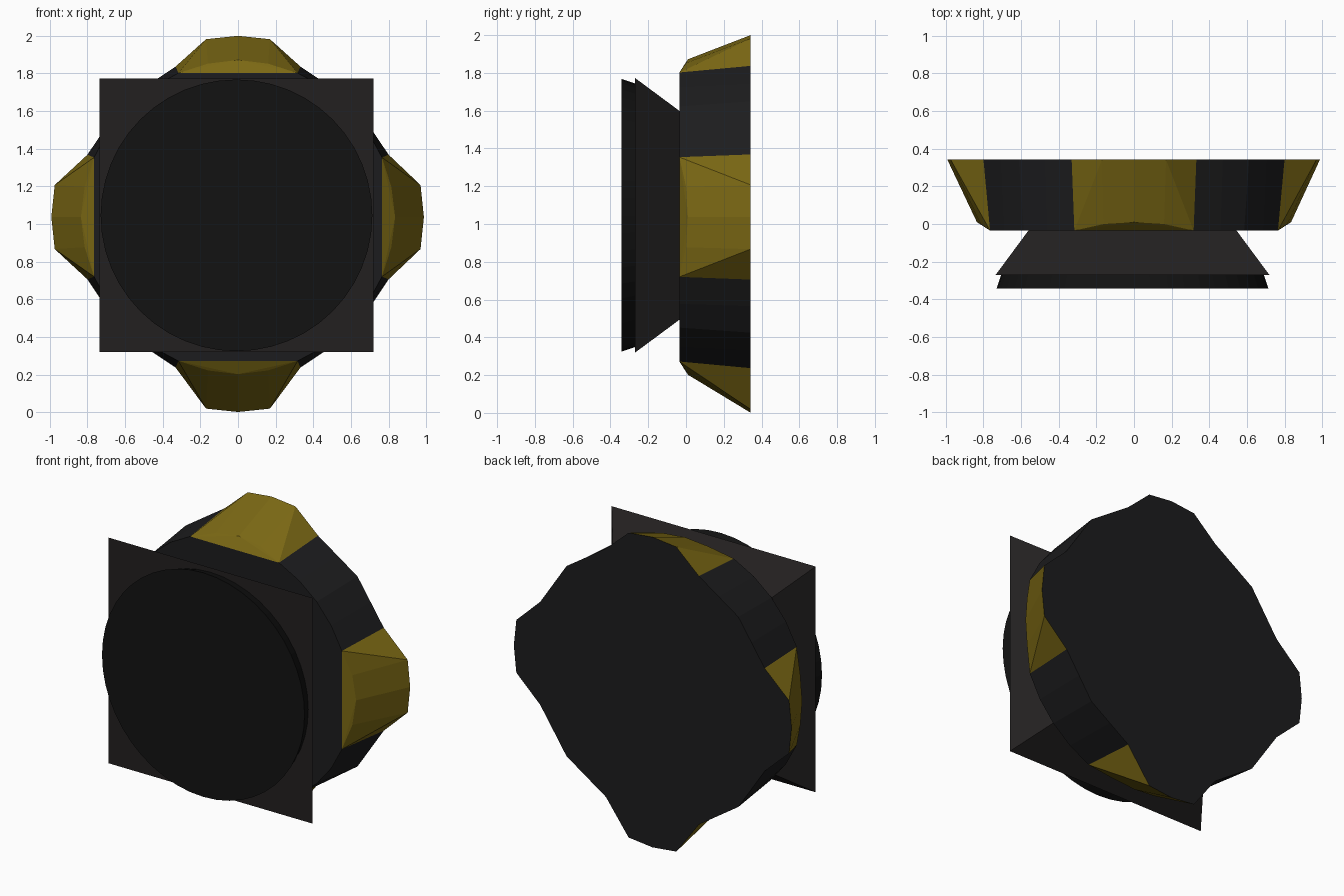
import bpy, bmesh
from math import sin, cos, pi, radians

if "Cube" in bpy.data.objects:
    bpy.data.objects.remove(bpy.data.objects["Cube"])

CZ = 1.037                      # height of the central axis
Y_FRONT, Y_BACK = -0.035, 0.342  # depth range of the main body


def material(name, rgb):
    m = bpy.data.materials.new(name)
    m.diffuse_color = (*rgb, 1)
    m.use_nodes = True
    m.node_tree.nodes["Principled BSDF"].inputs["Base Color"].default_value = m.diffuse_color
    return m


BLACK = material("black", (0.012, 0.012, 0.013))
DARK = material("dark_grey", (0.016, 0.014, 0.014))
DISC = material("disc_black", (0.006, 0.006, 0.006))
YELLOW = material("yellow", (0.2, 0.14, 0.007))


def build(name, verts, faces, mats, face_mats=None):
    bm = bmesh.new()
    vs = [bm.verts.new(v) for v in verts]
    for i, f in enumerate(faces):
        face = bm.faces.new([vs[k] for k in f])
        face.material_index = face_mats[i] if face_mats else 0
    bmesh.ops.recalc_face_normals(bm, faces=bm.faces)
    me = bpy.data.meshes.new(name)
    bm.to_mesh(me)
    bm.free()
    for m in mats:
        me.materials.append(m)
    ob = bpy.data.objects.new(name, me)
    bpy.context.collection.objects.link(ob)
    return ob


def frustum(name, sides, r0, y0, r1, y1, centre, mat, turn=0.0):
    """Closed frustum along y, from radius r0 at y0 to r1 at y1."""
    cx, cz = centre
    verts = []
    for r, y in ((r0, y0), (r1, y1)):
        for i in range(sides):
            a = turn + 2 * pi * i / sides
            verts.append((cx + r * cos(a), y, cz + r * sin(a)))
    n = sides
    faces = [(i, (i + 1) % n, n + (i + 1) % n, n + i) for i in range(n)]
    faces += [tuple(range(n)), tuple(range(n, 2 * n))]
    return build(name, verts, faces, [mat])


# Main body: slightly flared drum with a flat under each of the four lugs
R_FRONT, R_BACK = 0.828, 0.866
front, back = [], []
for q in range(4):
    for s in range(5):
        a = radians(22.5 + 90 * q + 11.25 * s)
        front.append((R_FRONT * cos(a), Y_FRONT, CZ + R_FRONT * sin(a)))
        r = R_BACK * (cos(radians(11.25)) if s % 2 else 1)
        back.append((r * cos(a), Y_BACK, CZ + r * sin(a)))
n = len(front)
faces = [(i, (i + 1) % n, n + (i + 1) % n, n + i) for i in range(n) if i % 5 != 4]
faces += [tuple(range(n)), tuple(range(n, 2 * n))]
build("body", front + back, faces, [BLACK])


# Lugs: (across, depth, outward) points, turned onto each side
def lug(name, quarter, tip):
    cf, sf = R_FRONT * sin(pi / 8), R_FRONT * cos(pi / 8)
    cb, sb = R_BACK * sin(pi / 8), R_BACK * cos(pi / 8)
    pts = [(-cf, Y_FRONT, sf), (cf, Y_FRONT, sf),
           (-0.16, 0.0, 0.815), (0, 0.01, 0.835), (0.16, 0.0, 0.815),
           (-cb, Y_BACK, sb), (-0.17, Y_BACK, tip - 0.018), (0, Y_BACK, tip),
           (0.17, Y_BACK, tip - 0.018), (cb, Y_BACK, sb)]
    a = quarter * pi / 2
    verts = [(u * cos(a) + w * sin(a), y, CZ - u * sin(a) + w * cos(a))
             for u, y, w in pts]
    faces = [(0, 1, 3), (0, 3, 2), (1, 4, 3),            # front bevel
             (2, 3, 7, 6), (3, 4, 8, 7),                 # outer faces
             (0, 2, 6), (0, 6, 5), (1, 8, 4), (1, 9, 8),  # side facets
             (5, 6, 7, 8, 9), (0, 5, 9, 1)]              # back and base
    build(name, verts, faces, [YELLOW, BLACK], [0] * 9 + [1, 1])


lug("lug_top", 0, 0.963)
lug("lug_right", 1, 0.988)
lug("lug_bottom", 2, 1.036)
lug("lug_left", 3, 0.992)

# Square flared neck widening to the front plate
ROOT2 = 2 ** 0.5
C = (-0.008, 1.046)
frustum("flared_neck", 4, 0.727 * ROOT2, -0.27, 0.553 * ROOT2, Y_FRONT, C, DARK, pi / 4)

# Round front disc, narrowing towards the plate
frustum("front_disc", 48, 0.722, -0.342, 0.698, -0.27, C, DISC)
